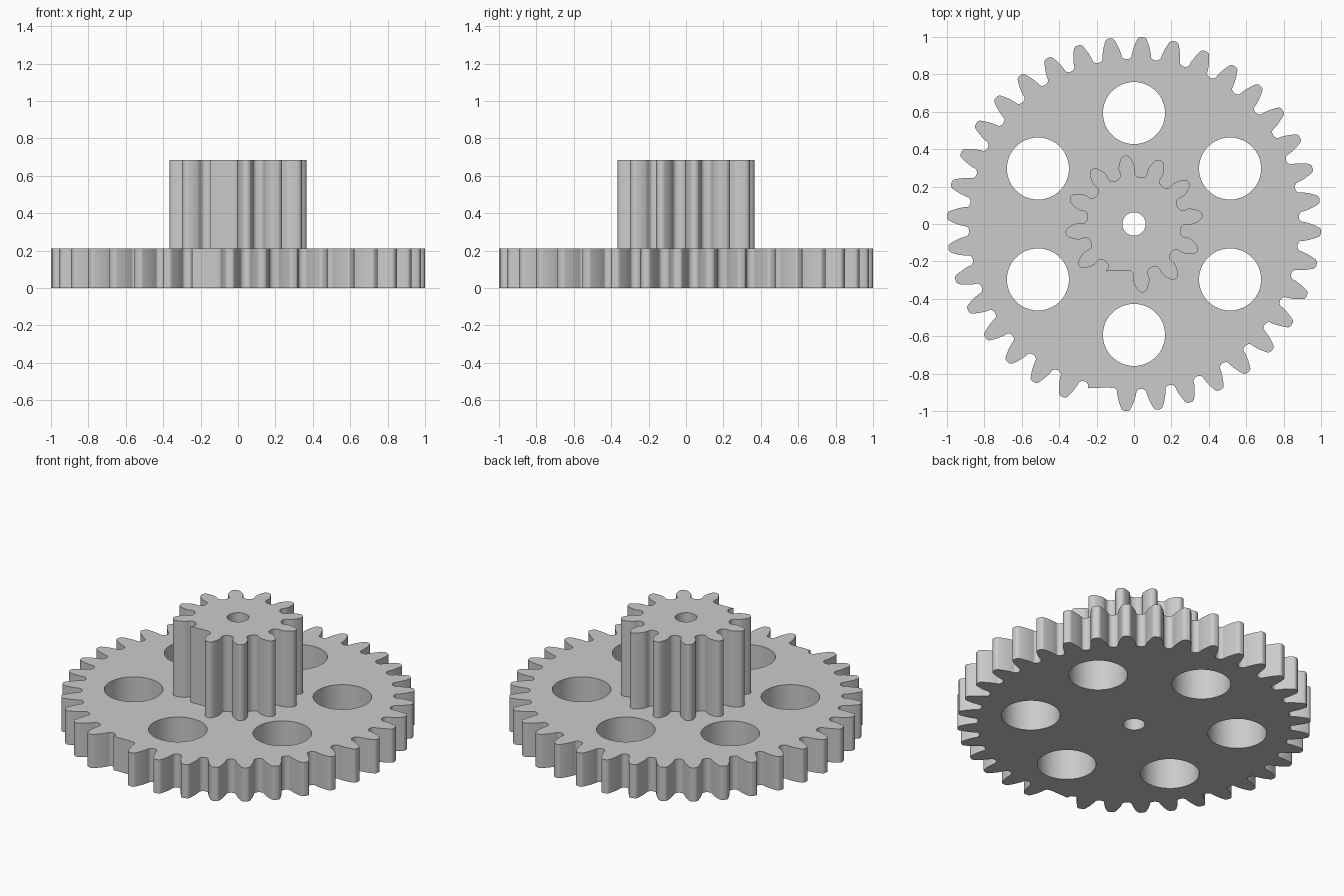
import bpy, bmesh
from math import pi, sin, cos, tan, atan, acos, sqrt, radians

cube = bpy.data.objects.get("Cube")
if cube:
    bpy.data.objects.remove(cube, do_unlink=True)

MODULE = 1 / 19              # tooth size shared by both gears
PRESSURE = radians(20)
BORE = 0.062

grey = bpy.data.materials.new("grey_plastic")
grey.use_nodes = True
grey.diffuse_color = (0.6, 0.6, 0.6, 1)
grey.node_tree.nodes["Principled BSDF"].inputs["Base Color"].default_value = (0.6, 0.6, 0.6, 1)


def circle(radius, x=0.0, y=0.0, n=64):
    return [(x + radius * cos(2 * pi * i / n), y + radius * sin(2 * pi * i / n)) for i in range(n)]


def gear_outline(teeth, phase):
    """Involute gear with undercut roots and rounded corners."""
    pitch = MODULE * teeth / 2
    base = pitch * cos(PRESSURE)
    root, tip = pitch - 1.25 * MODULE, pitch + MODULE
    fillet, rounding = 0.35 * MODULE, 0.22 * MODULE
    rack = pi * MODULE / 4 - 1.25 * MODULE * tan(PRESSURE)

    def half_angle(r):
        # gap swept by the corner of the cutting rack
        u = sqrt(max(r * r - root * root, 0))
        gap = atan(u / root) - (u - rack) / pitch
        # gap between the involute flanks
        if r > base:
            a = acos(base / r)
            tooth = pi / (2 * teeth) + tan(PRESSURE) - PRESSURE - (tan(a) - a)
            gap = max(gap, pi / teeth - tooth)
        half = pi / teeth - gap
        # rounded root and tip
        t = (r - root) / fillet
        if t < 1:
            half += fillet / root * (1 - sqrt(1 - (1 - t) ** 2))
        t = (tip - r) / rounding
        if t < 1:
            half -= rounding / tip * (1 - sqrt(1 - (1 - t) ** 2))
        return half

    steps = 24
    radii = [root + (tip - root) * (1 - cos(pi * i / steps)) / 2 for i in range(steps + 1)]
    flank = [(r, half_angle(r)) for r in radii]
    tooth = [(r, -h) for r, h in flank] + [(r, h) for r, h in reversed(flank)]
    points = []
    for i in range(teeth):
        turn = phase + 2 * pi * i / teeth
        points += [(r * cos(a + turn), r * sin(a + turn)) for r, a in tooth]
    return points


def plate(name, loops, bottom, top):
    """Fill an outline with its holes and extrude it upward."""
    bm = bmesh.new()
    edges = []
    for loop in loops:
        verts = [bm.verts.new((x, y, bottom)) for x, y in loop]
        edges += [bm.edges.new((v, verts[i - 1])) for i, v in enumerate(verts)]
    bmesh.ops.triangle_fill(bm, use_beauty=True, use_dissolve=False, edges=edges, normal=(0, 0, 1))
    result = bmesh.ops.extrude_face_region(bm, geom=bm.faces[:], use_keep_orig=True)
    raised = [g for g in result["geom"] if isinstance(g, bmesh.types.BMVert)]
    bmesh.ops.translate(bm, verts=raised, vec=(0, 0, top - bottom))
    bmesh.ops.recalc_face_normals(bm, faces=bm.faces[:])
    mesh = bpy.data.meshes.new(name)
    bm.to_mesh(mesh)
    bm.free()
    mesh.materials.append(grey)
    obj = bpy.data.objects.new(name, mesh)
    bpy.context.collection.objects.link(obj)
    bpy.ops.object.select_all(action='DESELECT')
    obj.select_set(True)
    bpy.context.view_layer.objects.active = obj
    bpy.ops.object.shade_smooth_by_angle(angle=radians(35))
    return obj


# Large wheel with six lightening holes
wheel_top = 4 * MODULE
angles = [radians(30 + 60 * i) for i in range(6)]
holes = [circle(0.166, 0.593 * cos(a), 0.593 * sin(a)) for a in angles]
plate("large_gear", [gear_outline(36, radians(-2.5)), circle(BORE)] + holes, 0, wheel_top)

# Tall pinion on top of the wheel
plate("small_gear", [gear_outline(12, radians(7.5)), circle(BORE)], wheel_top, 13 * MODULE)
